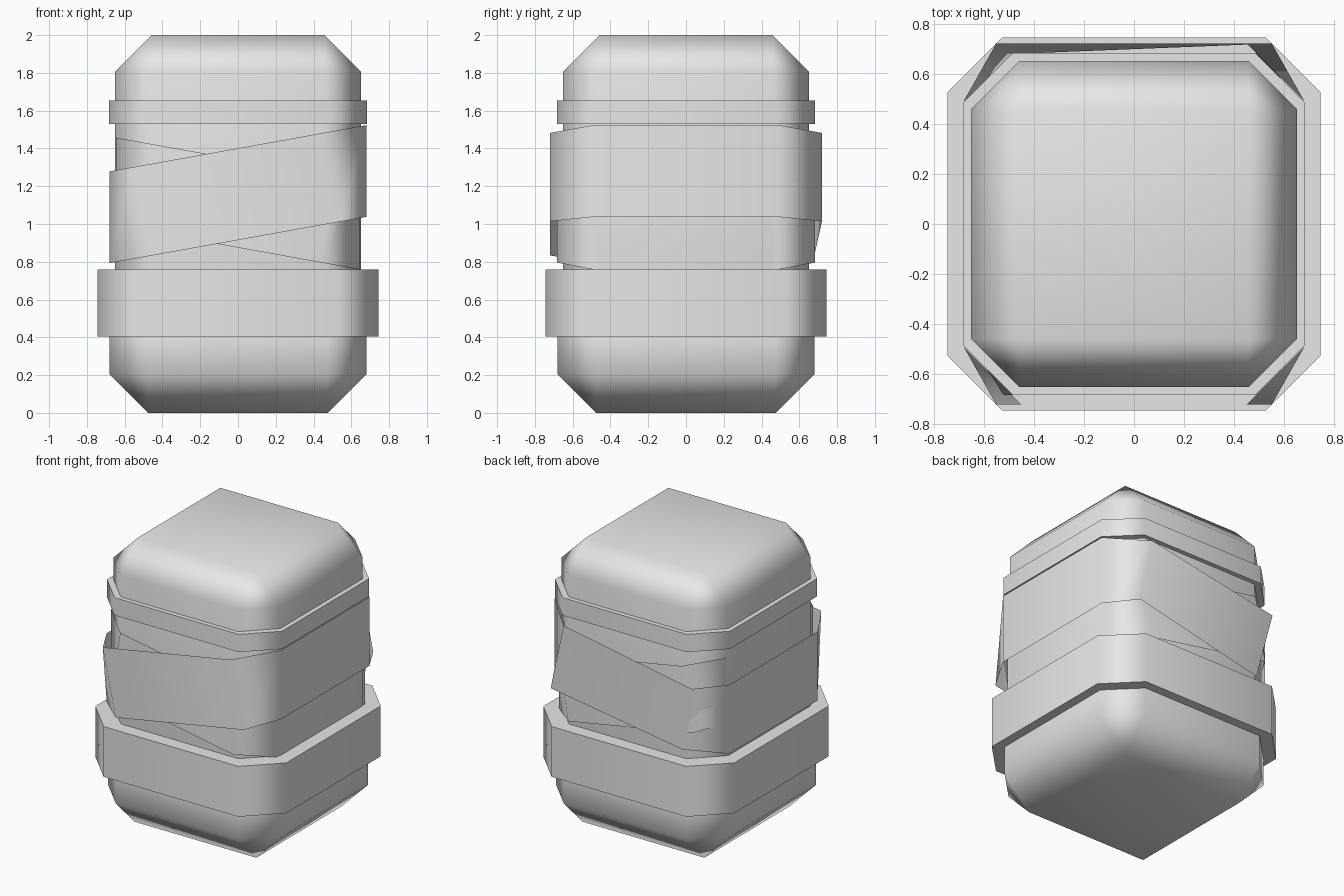
import bpy
import bmesh
import math

cube = bpy.data.objects.get("Cube")
if cube:
    bpy.data.objects.remove(cube)

grey = bpy.data.materials.new("plain_grey")
grey.use_nodes = True
colour = (0.8, 0.8, 0.8, 1)
grey.diffuse_color = colour
grey.node_tree.nodes["Principled BSDF"].inputs["Base Color"].default_value = colour


def octagon(x, y, cx, cy):
    """Counter-clockwise outline of a rectangle with cut corners."""
    return [(x, -cy), (x, cy), (cx, y), (-cx, y),
            (-x, cy), (-x, -cy), (-cx, -y), (cx, -y)]


def skin(bm, lower, upper):
    n = len(lower)
    for i in range(n):
        j = (i + 1) % n
        bm.faces.new((lower[i], lower[j], upper[j], upper[i]))


def finish(name, bm):
    mesh = bpy.data.meshes.new(name)
    bm.to_mesh(mesh)
    bm.free()
    mesh.materials.append(grey)
    obj = bpy.data.objects.new(name, mesh)
    bpy.context.collection.objects.link(obj)
    bpy.ops.object.select_all(action="DESELECT")
    obj.select_set(True)
    bpy.context.view_layer.objects.active = obj
    bpy.ops.object.shade_smooth_by_angle(angle=math.radians(65))
    weighted = obj.modifiers.new("weighted_normals", "WEIGHTED_NORMAL")
    weighted.keep_sharp = True
    return obj


def rounded_block(name, half, bottom, top, cut):
    """Box with every edge and corner cut off once."""
    bm = bmesh.new()
    bmesh.ops.create_cube(bm, size=1)
    for v in bm.verts:
        v.co.x *= 2 * half
        v.co.y *= 2 * half
        v.co.z = top if v.co.z > 0 else bottom
    bmesh.ops.bevel(bm, geom=bm.edges[:], offset=cut, segments=1,
                    affect="EDGES", clamp_overlap=True)
    return finish(name, bm)


def flat_band(name, half, corner, inner, bottom, top):
    """Level ring with flat rims."""
    bm = bmesh.new()
    scale = inner / half
    outline = octagon(half, half, corner, corner)
    rings = []
    for s, z in ((scale, bottom), (1, bottom), (1, top), (scale, top)):
        rings.append([bm.verts.new((x * s, y * s, z)) for x, y in outline])
    for k in range(4):
        skin(bm, rings[k], rings[(k + 1) % 4])
    return finish(name, bm)


def slanted_wrap(name, x, y, corner, mid, half_height, slope, lean, tuck=0):
    """Thin open strip that climbs across the front and back."""
    bm = bmesh.new()
    rings = []
    for side in (-1, 1):
        ring = []
        for i, (px, py) in enumerate(octagon(x, y, corner, 0.49)):
            if i in (2, 3, 6, 7):
                px -= lean * side
            if i == 3 and side < 0:
                py -= tuck
            ring.append(bm.verts.new((px, py, mid + slope * px + side * half_height)))
        rings.append(ring)
    skin(bm, *rings)
    return finish(name, bm)


# Core: wider base and slightly narrower upper body
rounded_block("lower_body", 0.68, 0, 0.74, 0.205)
rounded_block("upper_body", 0.65, 0.3, 2, 0.192)

# Level bands
flat_band("lower_band", 0.745, 0.525, 0.6, 0.405, 0.76)
flat_band("upper_band", 0.682, 0.485, 0.6, 1.53, 1.655)

# Two crossing wraps
slanted_wrap("outer_wrap", 0.68, 0.72, 0.5, 1.158, 0.243, 0.18, 0.05, 0.04)
slanted_wrap("inner_wrap", 0.645, 0.682, 0.48, 1.108, 0.233, -0.18, -0.04)
